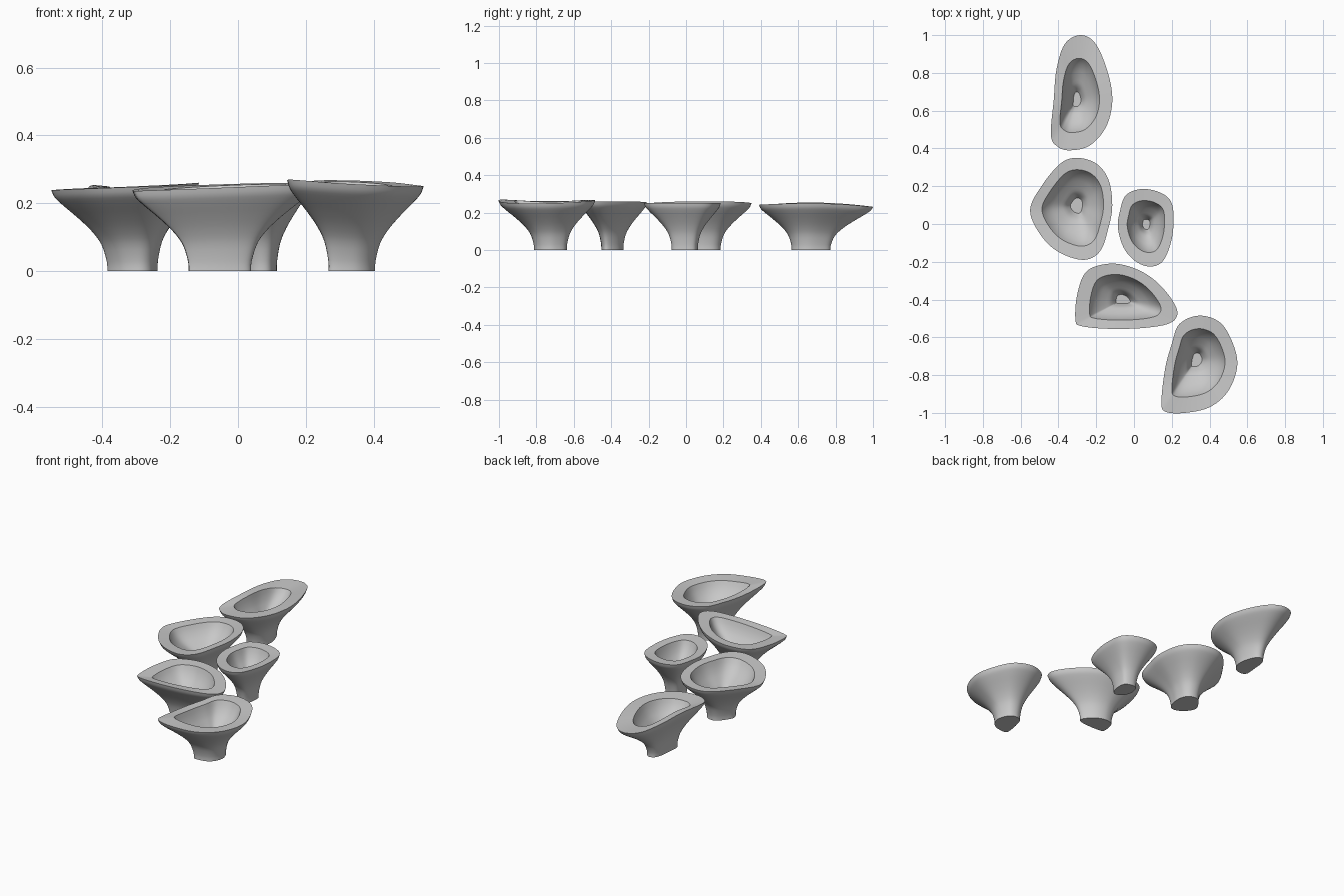
import bpy
import bmesh
import math
from mathutils import Vector

cube = bpy.data.objects.get("Cube")
if cube:
    bpy.data.objects.remove(cube, do_unlink=True)

grey = bpy.data.materials.new("matte grey")
grey.use_nodes = True
grey.diffuse_color = (0.58, 0.58, 0.58, 1)
grey.node_tree.nodes["Principled BSDF"].inputs["Base Color"].default_value = grey.diffuse_color


def spline(points, steps, closed):
    """Catmull-Rom curve through 2D points."""
    pts = [Vector(p) for p in points]
    n = len(pts)

    def at(i):
        return pts[i % n] if closed else pts[max(0, min(n - 1, i))]

    result = []
    for i in range(n if closed else n - 1):
        a, b, c, d = (at(i + k) for k in (-1, 0, 1, 2))
        for s in range(steps):
            t = s / steps
            result.append(0.5 * (2 * b + (c - a) * t + (2 * a - 5 * b + 4 * c - d) * t * t
                                 + (3 * b - a - 3 * c + d) * t ** 3))
    if not closed:
        result.append(pts[-1])
    return result


# Outer wall: outline scale, fraction of the rim height
OUTER = [(0.34, 0), (0.347, 0.12), (0.41, 0.33), (0.53, 0.5), (0.69, 0.66),
         (0.86, 0.81), (0.96, 0.91), (1, 1)]
# Hollow: fraction of the opening, fraction of the depth
HOLLOW = [(1, 0), (0.9, 0.2), (0.75, 0.4), (0.55, 0.58), (0.35, 0.75), (0.2, 1)]
FLOOR = 0.09


def make_bowl(name, centre, outline, opening, base, tilt_x=0, tilt_y=0, bulge=0):
    bm = bmesh.new()
    rim = [p / 100 for p in spline(outline, 6, True)]
    heights = [base + tilt_x * p.x + tilt_y * p.y + bulge * p.length_squared for p in rim]

    def ring(scale, height):
        return [bm.verts.new((centre[0] + p.x * scale, centre[1] + p.y * scale, height(h)))
                for p, h in zip(rim, heights)]

    rings = [ring(s, lambda h: h * f) for s, f in spline(OUTER, 3, False)]
    rings += [ring(s * opening, lambda h: (h - 0.004) * (1 - f) + FLOOR * f)
              for s, f in spline(HOLLOW, 3, False)]

    # Skin the rings, then close the foot and the bottom of the hollow
    n = len(rim)
    for low, high in zip(rings, rings[1:]):
        for i in range(n):
            j = (i + 1) % n
            bm.faces.new((low[i], low[j], high[j], high[i]))
    bm.faces.new(rings[0][::-1])
    bm.faces.new(rings[-1])
    bmesh.ops.recalc_face_normals(bm, faces=bm.faces)
    for face in bm.faces:
        face.smooth = True

    mesh = bpy.data.meshes.new(name)
    bm.to_mesh(mesh)
    bm.free()
    mesh.set_sharp_from_angle(angle=math.radians(35))
    mesh.materials.append(grey)
    bpy.context.collection.objects.link(bpy.data.objects.new(name, mesh))


# Rim outlines run anticlockwise from the back, in hundredths about the centre
make_bowl("back_bowl", (-0.305, 0.655),
          [(2.5, 34.5), (-6, 30), (-10.5, 16.5), (-12, 0), (-13.5, -18.5), (-10, -24.5),
           (-3.5, -26.5), (7, -24), (15.5, -14.5), (19, -1), (17, 13.5), (10.5, 29.5)],
          opening=0.645, base=0.257, bulge=-0.22)

make_bowl("right_bowl", (-0.3, 0.1),
          [(0, 25), (-9, 22), (-19, 10), (-25, -2.5), (-20, -15), (-10.5, -24.5),
           (3, -29), (12, -24.5), (16.5, -12), (18.5, 0), (16.5, 13.5), (10, 22)],
          opening=0.75, base=0.255, tilt_x=0.045, bulge=-0.08)

make_bowl("middle_bowl", (-0.06, -0.4),
          [(-7, 19), (-19, 15), (-24, 3), (-25, -10.5), (-22, -14), (-7, -15.5),
           (11.5, -15), (25, -12.5), (29, -7), (25, 1.5), (16, 11), (5, 17)],
          opening=0.7, base=0.25, tilt_x=0.04, tilt_y=0.03)

make_bowl("front_bowl", (0.33, -0.715),
          [(1.5, 23), (-9, 18.5), (-13, 8), (-16.5, -5), (-18.5, -23), (-16, -28),
           (-6, -28.5), (7, -25.5), (16.5, -17.5), (21.5, -5), (20, 6.5), (13, 19)],
          opening=0.7, base=0.25, tilt_x=-0.04, tilt_y=0.03, bulge=0.2)

make_bowl("small_bowl", (0.065, 0),
          [(-3, 18.5), (-11, 15), (-14, 6.5), (-15, -2), (-12, -12.5), (-6, -19.5),
           (1.5, -22.5), (8.5, -20), (13, -10), (14.5, 2), (13, 12), (6.5, 17)],
          opening=0.67, base=0.252)
